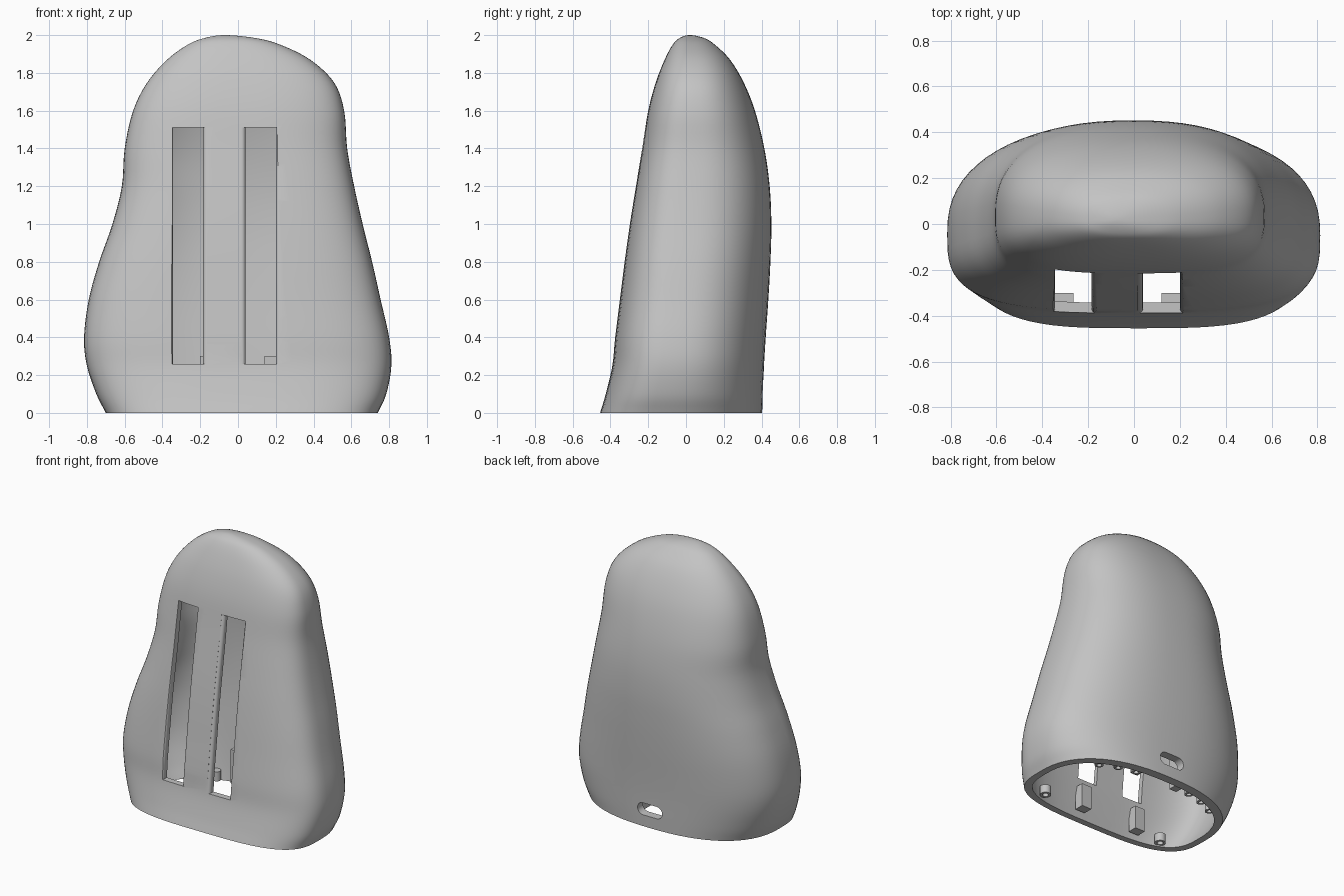
import bpy, bmesh, math
from mathutils import Vector

cube = bpy.data.objects.get("Cube")
if cube:
    bpy.data.objects.remove(cube, do_unlink=True)

grey = bpy.data.materials.new("plain_grey")
grey.use_nodes = True
tone = (0.55, 0.55, 0.55, 1)
grey.diffuse_color = tone
grey.node_tree.nodes["Principled BSDF"].inputs["Base Color"].default_value = tone


def make_object(name, bm):
    bmesh.ops.recalc_face_normals(bm, faces=bm.faces)
    mesh = bpy.data.meshes.new(name)
    bm.to_mesh(mesh)
    bm.free()
    obj = bpy.data.objects.new(name, mesh)
    bpy.context.collection.objects.link(obj)
    mesh.materials.append(grey)
    return obj


def activate(obj):
    bpy.ops.object.select_all(action='DESELECT')
    obj.select_set(True)
    bpy.context.view_layer.objects.active = obj


def smooth(obj, degrees=35):
    activate(obj)
    bpy.ops.object.shade_smooth_by_angle(angle=math.radians(degrees))


# Body outline by height: z, side limits in x, front and back limits in y
ROWS = [
    (0, -.70, .74, -.455, .403), (.1, -.75, .785, -.425, .407),
    (.25, -.80, .812, -.39, .413), (.4, -.815, .80, -.375, .422),
    (.6, -.79, .755, -.35, .436), (.8, -.735, .71, -.325, .447),
    (1, -.665, .66, -.297, .452), (1.2, -.615, .615, -.265, .443),
    (1.4, -.60, .578, -.232, .415), (1.6, -.555, .562, -.20, .365),
    (1.75, -.48, .508, -.16, .305), (1.87, -.375, .382, -.113, .233),
    (1.95, -.265, .222, -.07, .152), (1.985, -.175, .09, -.033, .095),
    (2, -.07, -.07, .02, .02)]
SIDES = 72
STEPS = 5


def smooth_rows():
    # Catmull-Rom through the rows, mirrored over the crown to keep it round
    rows = [Vector(r) for r in ROWS]
    z, a, b, c, d = ROWS[-2]
    pts = [rows[0] * 2 - rows[1]] + rows + [Vector((z, b, a, d, c))]
    out = []
    for i in range(1, len(pts) - 2):
        p, q, r, s = pts[i - 1:i + 3]
        for k in range(STEPS):
            t = k / STEPS
            out.append((q * 2 + (r - p) * t + (p * 2 - q * 5 + r * 4 - s) * t * t
                        + (q * 3 - p - r * 3 + s) * t ** 3) / 2)
    return out


def section(row, sx, sy, sz):
    # Flat-fronted, round-backed superellipse
    z, left, right, front, back = row
    cx, half = (left + right) / 2, (right - left) / 2 * sx
    cy = front + (back - front) * .42
    points = []
    for i in range(SIDES):
        a = 2 * math.pi * i / SIDES
        c, s = math.cos(a), math.sin(a)
        n = 2.4 if s > 0 else 2.4 + .9 * (1 - (z / 2) ** 5)
        depth = (back - cy if s > 0 else cy - front) * sy
        points.append((cx + half * math.copysign(abs(c) ** (2 / n), c),
                       cy + depth * math.copysign(abs(s) ** (2 / n), s), z * sz))
    return points


def loop_faces(bm, a, b):
    n = len(a)
    for i in range(n):
        j = (i + 1) % n
        bm.faces.new((a[i], a[j], b[j], b[i]))


def shell():
    bm = bmesh.new()
    rims = []
    for scale in ((1, 1, 1), (.93, .87, .97)):
        rings = [[bm.verts.new(p) for p in section(r, *scale)] for r in smooth_rows()]
        for a, b in zip(rings, rings[1:]):
            loop_faces(bm, a, b)
        z, x, _, y, _ = ROWS[-1]
        tip = bm.verts.new((x, y, z * scale[2]))
        for i in range(SIDES):
            bm.faces.new((rings[-1][i], rings[-1][(i + 1) % SIDES], tip))
        rims.append(rings[0])
    loop_faces(bm, *rims)
    return make_object("hollow_body", bm)


def box(name, low, high, round_off=0):
    bm = bmesh.new()
    bmesh.ops.create_cube(bm, size=1)
    low, high = Vector(low), Vector(high)
    for v in bm.verts:
        v.co = (low + high) / 2 + v.co * (high - low)
    if round_off:
        edges = [e for e in bm.edges
                 if abs(e.verts[0].co.y - e.verts[1].co.y) > .01]
        bmesh.ops.bevel(bm, geom=edges, offset=round_off, segments=8,
                        profile=.5, affect='EDGES')
    return make_object(name, bm)


def slot_cutter(x):
    # Prism that follows the front face, with a rounded flare along each side
    bm = bmesh.new()
    half, fillet = .08, .022
    outline = [(-half - fillet, -.2)]
    for k in range(7):
        a = math.pi / 2 * k / 6
        outline.append((-half - fillet * (1 - math.sin(a)), fillet * (1 - math.cos(a))))
    outline.append((-half, .13))
    outline += [(-px, py) for px, py in reversed(outline)]
    rings = [[bm.verts.new((x + px, y + py, z)) for px, py in outline]
             for z, y in ((.26, -.389), (.4, -.374), (.6, -.349), (.8, -.324),
                          (1, -.296), (1.2, -.264), (1.51, -.214))]
    for a, b in zip(rings, rings[1:]):
        loop_faces(bm, a, b)
    bm.faces.new(rings[0])
    bm.faces.new(rings[-1])
    return make_object("slot_cutter", bm)


def screw_boss(name, x, y, radius, height):
    # Post with a blind hole in its lower end
    bm = bmesh.new()
    bmesh.ops.create_cone(bm, cap_ends=True, segments=24, radius1=radius,
                          radius2=radius, depth=height)
    bmesh.ops.translate(bm, verts=bm.verts, vec=(x, y, height / 2 + .01))
    bm.faces.ensure_lookup_table()
    end = min(bm.faces, key=lambda f: f.calc_center_median().z)
    bmesh.ops.inset_individual(bm, faces=[end], thickness=radius * .45)
    hole = bmesh.ops.extrude_discrete_faces(bm, faces=[end])["faces"][0]
    bmesh.ops.translate(bm, verts=hole.verts, vec=(0, 0, height * .7))
    smooth(make_object(name, bm))


# Shell with two front slots and a rounded port at the back
body = shell()
cutters = [slot_cutter(-.265), slot_cutter(.12),
           box("port_cutter", (-.09, .25, .085), (.11, .6, .175), .044)]
for cutter in cutters:
    cutter.hide_render = True
    activate(body)
    mod = body.modifiers.new("cut", 'BOOLEAN')
    mod.operation = 'DIFFERENCE'
    mod.solver = 'EXACT'
    mod.object = cutter
    bpy.ops.object.modifier_apply(modifier=mod.name)
    bpy.data.objects.remove(cutter, do_unlink=True)
smooth(body)

# Fittings inside the open base
for side, word in ((1, "left"), (-1, "right")):
    for x, y in ((.23, .295), (.36, .265), (.48, .21)):
        screw_boss(word + "_back_boss", side * x, y, .03, .07)
    screw_boss(word + "_front_boss", side * .5, -.325, .038, .06)
    # Guide rib beside the port
    inner, outer = sorted((side * .14, side * .2))
    box(word + "_port_rib", (inner, .2, .06), (outer, .37, .3))

# Stops below the slots
for word, x in (("right", -.305), ("left", .16)):
    box(word + "_slot_stop", (x - .04, -.37, .03), (x + .04, -.3, .2))
